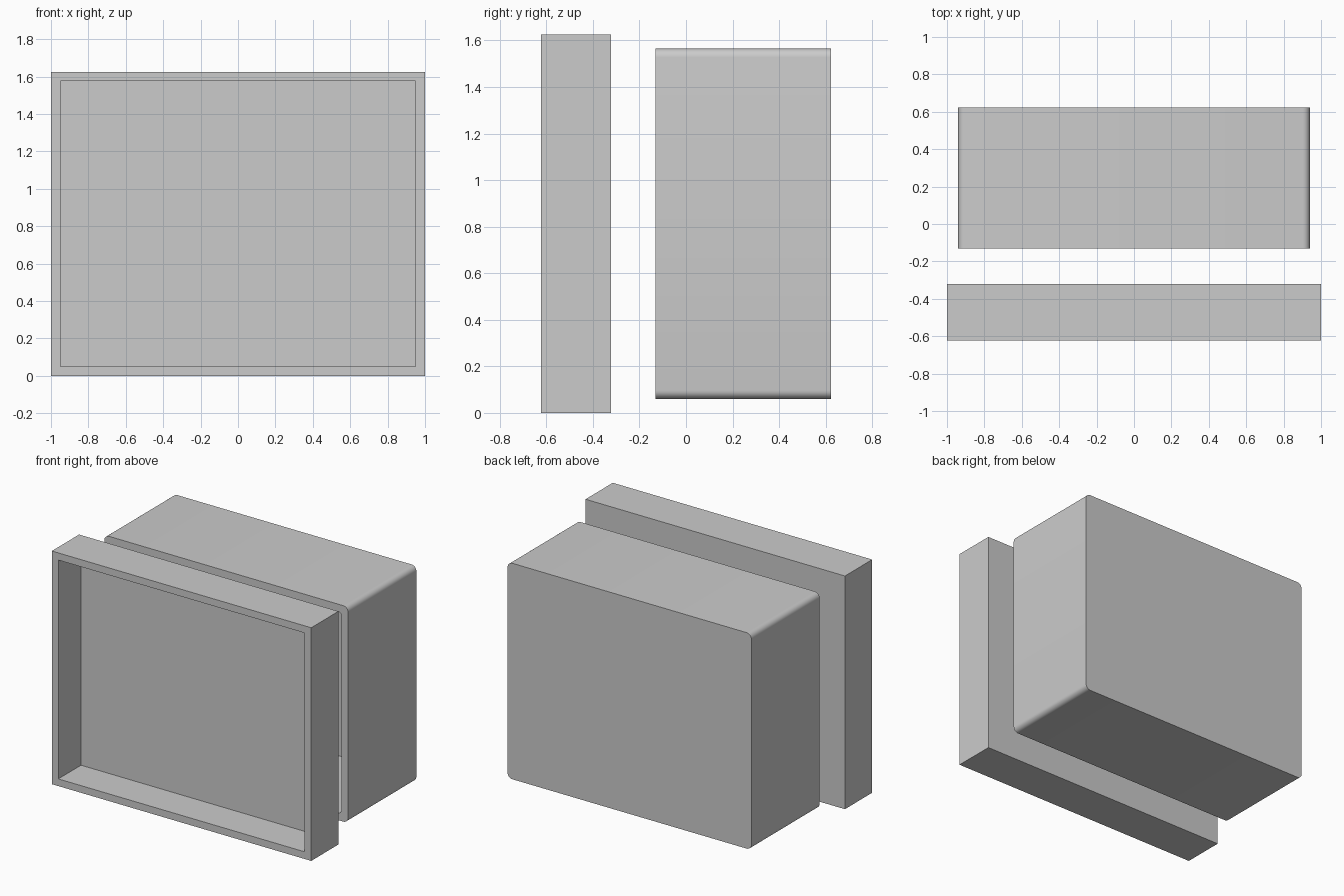
import bpy, bmesh, math

if "Cube" in bpy.data.objects:
    bpy.data.objects.remove(bpy.data.objects["Cube"])


def outline(half_w, z0, z1, radius, steps=6):
    """Rectangle in x/z, with rounded corners when radius > 0."""
    if radius == 0:
        return [(half_w, z0), (half_w, z1), (-half_w, z1), (-half_w, z0)]
    cx, lo, hi = half_w - radius, z0 + radius, z1 - radius
    pts = []
    for x, z, start in ((cx, lo, -90), (cx, hi, 0), (-cx, hi, 90), (-cx, lo, 180)):
        for i in range(steps + 1):
            a = math.radians(start + 90 * i / steps)
            pts.append((x + radius * math.cos(a), z + radius * math.sin(a)))
    return pts


def tray(name, half_w, z0, z1, y_front, y_back, wall, radius=0, inner_radius=0):
    """Hollow box, open to the front and closed at the back."""
    outer = outline(half_w, z0, z1, radius)
    inner = outline(half_w - wall, z0 + wall, z1 - wall, inner_radius)
    bm = bmesh.new()
    rings = [[bm.verts.new((x, y, z)) for x, z in prof] for prof, y in
             ((outer, y_back), (outer, y_front), (inner, y_front), (inner, y_back - wall))]
    n = len(outer)
    for a, b in zip(rings, rings[1:]):
        for i in range(n):
            j = (i + 1) % n
            bm.faces.new((a[i], a[j], b[j], b[i]))
    bm.faces.new(rings[0])
    bm.faces.new(rings[-1])
    bmesh.ops.recalc_face_normals(bm, faces=bm.faces)
    mesh = bpy.data.meshes.new(name)
    bm.to_mesh(mesh)
    bm.free()
    obj = bpy.data.objects.new(name, mesh)
    bpy.context.collection.objects.link(obj)
    if radius:
        bpy.ops.object.select_all(action='DESELECT')
        obj.select_set(True)
        bpy.context.view_layer.objects.active = obj
        bpy.ops.object.shade_smooth_by_angle(angle=math.radians(30))
    return obj


# Sharp-edged shallow lid with a recess at the front
tray("lid", 1.0, 0.0, 1.625, -0.622, -0.322, 0.05)

# Deep box with rounded long edges, open towards the lid
tray("box_body", 0.94, 0.06, 1.565, -0.13, 0.622, 0.05, 0.037, 0.03)
